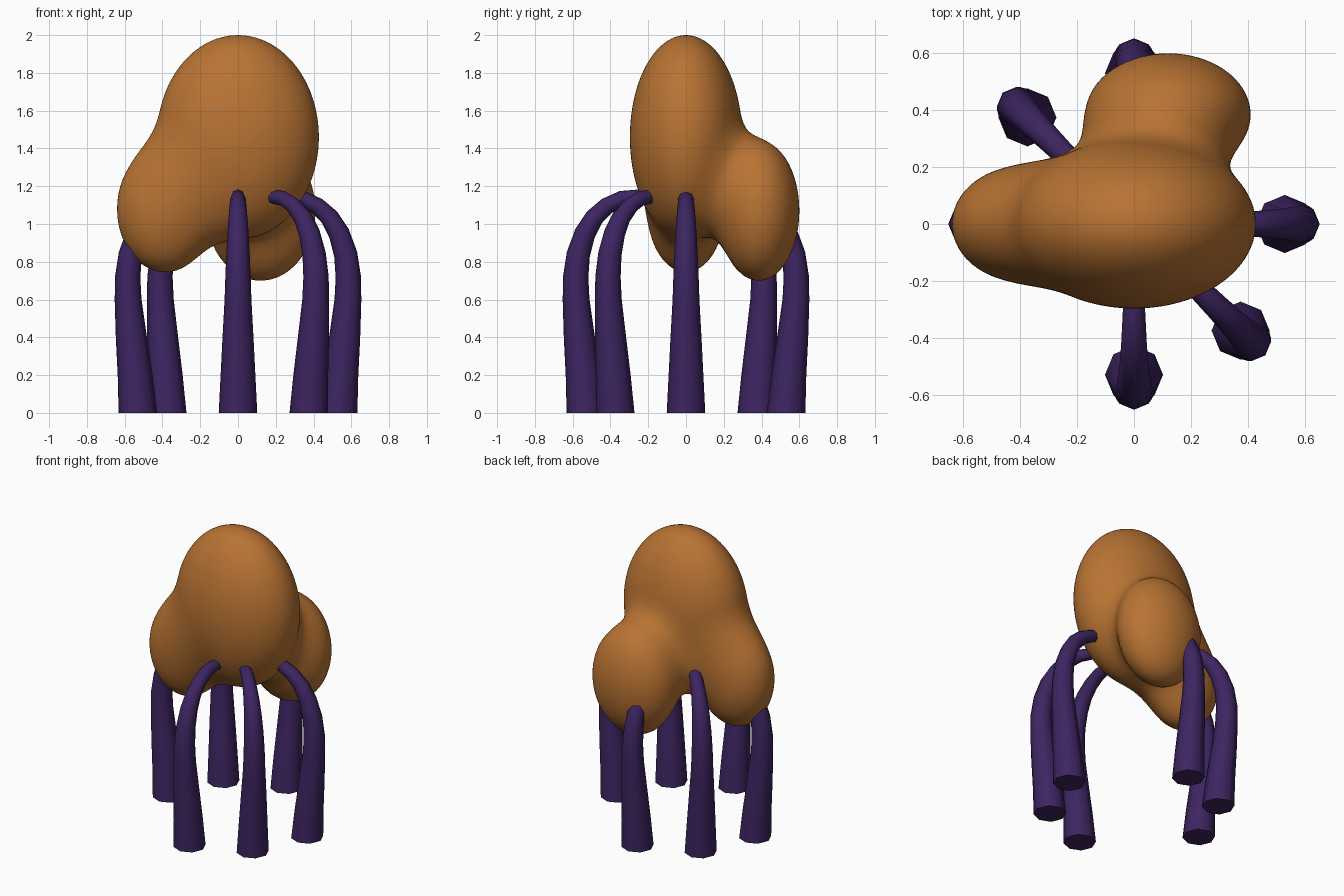
import bpy, bmesh, math
from mathutils import Vector

if "Cube" in bpy.data.objects:
    bpy.data.objects.remove(bpy.data.objects["Cube"])


def material(name, rgb):
    m = bpy.data.materials.new(name)
    m.diffuse_color = (*rgb, 1)
    m.use_nodes = True
    m.node_tree.nodes["Principled BSDF"].inputs["Base Color"].default_value = m.diffuse_color
    return m


orange = material("copper orange", (0.479, 0.171, 0.033))
purple = material("dark purple", (0.047, 0.018, 0.12))


def finish(bm, name, mat, angle):
    bmesh.ops.recalc_face_normals(bm, faces=bm.faces[:])
    me = bpy.data.meshes.new(name)
    bm.to_mesh(me)
    bm.free()
    for p in me.polygons:
        p.use_smooth = True
    me.set_sharp_from_angle(angle=math.radians(angle))
    me.materials.append(mat)
    ob = bpy.data.objects.new(name, me)
    bpy.context.collection.objects.link(ob)
    return ob


# Body: three ellipsoids (centre, radii) melted together
LOBES = [((0, 0, 1.46), (0.428, 0.297, 0.54)),
         ((-0.385, 0, 1.08), (0.255, 0.205, 0.335)),
         ((0.12, 0.385, 1.07), (0.29, 0.215, 0.37))]
BLEND = 0.2


def ellipsoid(p, c, r):
    q = [(p[i] - c[i]) / r[i] for i in range(3)]
    k0 = math.sqrt(sum(v * v for v in q))
    k1 = math.sqrt(sum((q[i] / r[i]) ** 2 for i in range(3)))
    return k0 * (k0 - 1) / max(k1, 1e-6)


def field(p):
    d = ellipsoid(p, *LOBES[0])
    for lobe in LOBES[1:]:
        e = ellipsoid(p, *lobe)
        h = max(BLEND - abs(d - e), 0)
        d = min(d, e) - h * h / (4 * BLEND)
    return d


# Push a sphere's points out from inside the body to its surface
origin = Vector((-0.05, 0.08, 1.22))
bm = bmesh.new()
bmesh.ops.create_icosphere(bm, subdivisions=6, radius=1)
for v in bm.verts:
    d = v.co.normalized()
    hi = 0.08
    while hi < 1.2 and field(origin + d * hi) < 0:
        hi += 0.04
    lo = hi - 0.04
    for _ in range(10):
        mid = (lo + hi) / 2
        if field(origin + d * mid) < 0:
            lo = mid
        else:
            hi = mid
    v.co = origin + d * lo
finish(bm, "body", orange, 180)

# Legs: tapered eight-sided tubes; distance from axis, height, radius
PATH = [(0.53, 0, 0.102), (0.545, 0.2, 0.092), (0.565, 0.4, 0.082),
        (0.582, 0.6, 0.071), (0.584, 0.72, 0.067), (0.57, 0.84, 0.062),
        (0.535, 0.95, 0.056), (0.485, 1.035, 0.05), (0.42, 1.095, 0.045),
        (0.34, 1.135, 0.041), (0.26, 1.145, 0.037), (0.18, 1.13, 0.034)]
SIDES = 8


def leg(name, degrees):
    a = math.radians(degrees)
    out, side, up = Vector((math.cos(a), math.sin(a), 0)), Vector((-math.sin(a), math.cos(a), 0)), Vector((0, 0, 1))
    bm = bmesh.new()
    rings = []
    for i, (x, z, r) in enumerate(PATH):
        p, n = PATH[max(i - 1, 0)], PATH[min(i + 1, len(PATH) - 1)]
        t = (0, 1) if i == 0 else (n[0] - p[0], n[1] - p[1])
        length = math.hypot(*t)
        normal = out * (t[1] / length) - up * (t[0] / length)
        centre = out * x + up * z
        rings.append([bm.verts.new(centre + r * (normal * math.cos(k * math.tau / SIDES)
                                                 + side * math.sin(k * math.tau / SIDES)))
                      for k in range(SIDES)])
    for r0, r1 in zip(rings, rings[1:]):
        for k in range(SIDES):
            j = (k + 1) % SIDES
            bm.faces.new((r0[k], r0[j], r1[j], r1[k]))
    bm.faces.new(rings[0])
    bm.faces.new(rings[-1])
    finish(bm, name, purple, 60)


for name, deg in (("right", 0), ("back", 90), ("back_left", 135),
                  ("left", 180), ("front", 270), ("front_right", 315)):
    leg(name + "_leg", deg)
